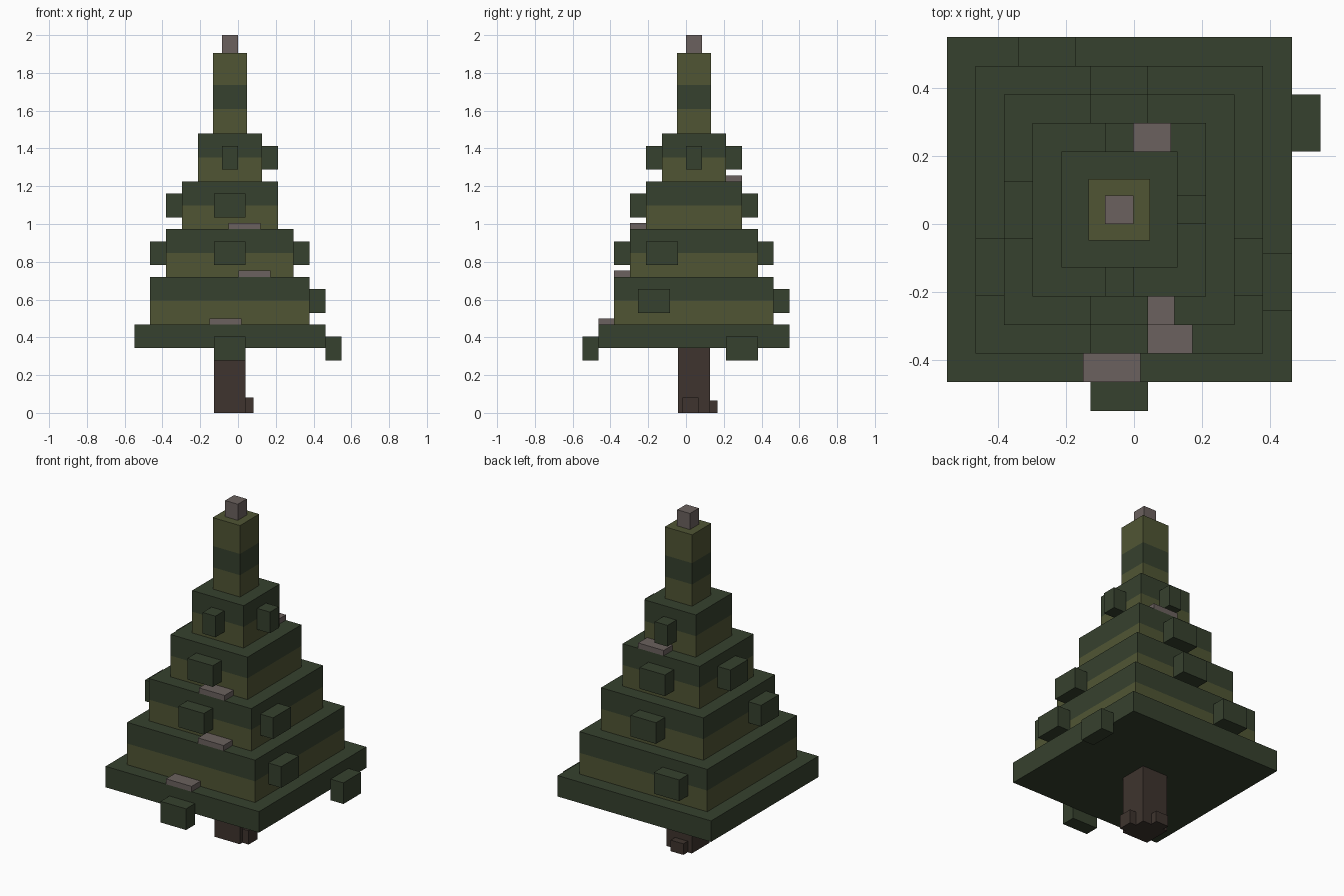
import bpy, bmesh
from mathutils import Vector

if "Cube" in bpy.data.objects:
    bpy.data.objects.remove(bpy.data.objects["Cube"], do_unlink=True)


def material(name, rgb):
    lin = [((c / 255 + 0.055) / 1.055) ** 2.4 for c in rgb] + [1.0]
    m = bpy.data.materials.new(name)
    m.use_nodes = True
    m.diffuse_color = lin
    bsdf = m.node_tree.nodes["Principled BSDF"]
    bsdf.inputs["Base Color"].default_value = lin
    bsdf.inputs["Roughness"].default_value = 0.9
    return m


DARK = material("dark green", (54, 65, 46))
OLIVE = material("olive green", (80, 85, 52))
BARK = material("bark brown", (62, 52, 46))
GREY = material("warm grey", (107, 97, 94))


def box(name, lo, hi, mats, cuts=()):
    """Box from corner to corner, cut at given heights; bands take mats in turn."""
    lo, hi = Vector(lo), Vector(hi)
    bm = bmesh.new()
    bmesh.ops.create_cube(bm, size=1)
    for v in bm.verts:
        v.co = [(lo[i] + hi[i]) / 2 + v.co[i] * (hi[i] - lo[i]) for i in range(3)]
    for z in cuts:
        bmesh.ops.bisect_plane(bm, geom=bm.verts[:] + bm.edges[:] + bm.faces[:],
                               plane_co=(0, 0, z), plane_no=(0, 0, 1))
    for f in bm.faces:
        f.material_index = sum(f.calc_center_median().z > z for z in cuts)
    me = bpy.data.meshes.new(name)
    bm.to_mesh(me)
    bm.free()
    for m in mats:
        me.materials.append(m)
    ob = bpy.data.objects.new(name, me)
    bpy.context.collection.objects.link(ob)
    return ob


CX, CY = -0.043, 0.042     # trunk axis
STEP = 0.084               # block depth


def column(name, half, z0, z1, mats, cuts=()):
    return box(name, (CX - half, CY - half, z0), (CX + half, CY + half, z1), mats, cuts)


def on_side(name, side, half, start, width, z0, z1, mat, depth=STEP):
    """Block sticking out of one side of a column; start runs along that side."""
    axis = "xy".index(side[1])
    c = (CX, CY)[axis]
    sign = 1 if side[0] == "+" else -1
    ends = sorted((c + sign * half, c + sign * (half + depth)))
    lo, hi = [start, start, z0], [start + width, start + width, z1]
    lo[axis], hi[axis] = ends
    return box(name, lo, hi, [mat])


# Trunk and roots
column("trunk", STEP, 0, 0.343, [BARK])
on_side("root_side", "+x", STEP, -0.018, STEP, 0, 0.082, BARK, STEP / 2)
on_side("root_back", "+y", STEP, -0.1, STEP, 0, 0.066, BARK, STEP / 2)

# Bottom slab with hanging clumps
HALF = 0.506
column("bottom_branches", HALF, 0.343, 0.468, [DARK])
on_side("hanging_clump_front", "-y", HALF, -0.127, 0.168, 0.278, 0.404, DARK)
on_side("hanging_clump_side", "+x", HALF, 0.212, 0.168, 0.278, 0.404, DARK)

# Tapering tiers: needle clumps as side -> start, then clump width
TIERS = [
    ({"+x": -0.254, "+y": -0.339}, 0.168),
    ({"+x": -0.211, "-x": -0.211, "-y": -0.127, "+y": -0.127}, 0.168),
    ({"-x": -0.042, "-y": -0.127, "+y": -0.127}, 0.168),
    ({"+x": 0.0, "-y": -0.085, "+y": -0.085}, STEP),
]
RISE = 0.2525
for i, (clumps, width) in enumerate(TIERS):
    z = 0.468 + RISE * i
    half = HALF - STEP * (i + 1)
    column(f"tier_{i + 1}", half, z, z + RISE, [OLIVE, DARK], [z + RISE / 2])
    for n, (side, start) in enumerate(clumps.items()):
        on_side(f"tier_{i + 1}_clump_{n + 1}", side, half, start, width,
                z + 0.062, z + 0.188, DARK)

# Thin grey patches lying on the ledges
for i, (side, start) in enumerate((("-y", -0.15), ("-y", 0.002), ("-y", -0.05), ("+y", -0.06))):
    z = 0.468 + RISE * i
    on_side(f"ledge_patch_{i + 1}", side, HALF - STEP * (i + 1), start, 0.169,
            z, z + 0.032, GREY)

# Striped top column and tip
column("top_column", 0.09, 1.478, 1.904, [OLIVE, DARK, OLIVE], [1.608, 1.735])
column("tip", STEP / 2, 1.904, 2.0, [GREY])
